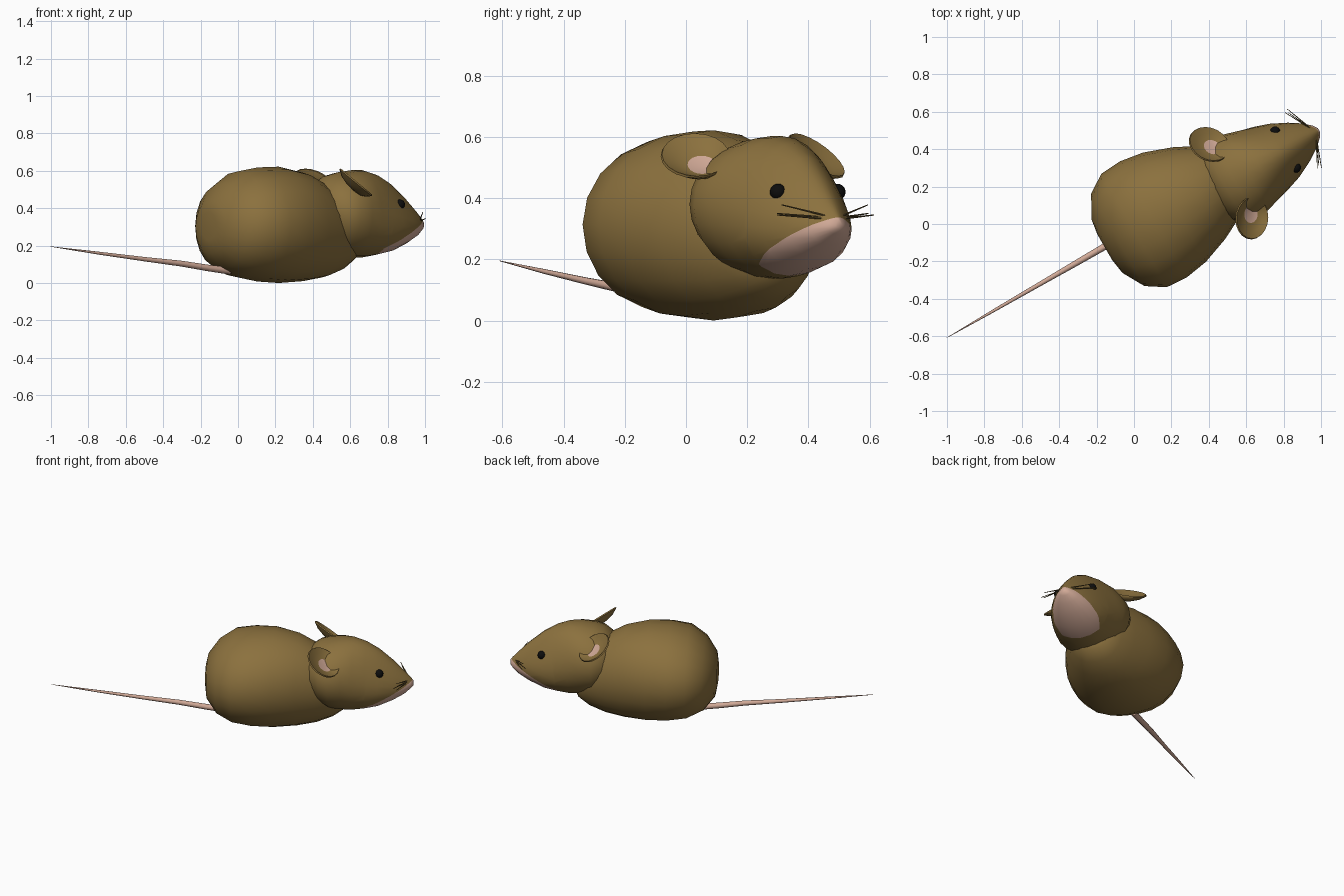
import bpy, bmesh, math
from mathutils import Vector, Matrix

if "Cube" in bpy.data.objects:
    bpy.data.objects.remove(bpy.data.objects["Cube"])

# Animal is modelled along local +x, then turned 30 degrees
PLACE = Matrix.Translation((0, -0.035, 0)) @ Matrix.Rotation(math.radians(30), 4, 'Z')
HEAD = PLACE @ Matrix.Translation((0, -0.03, 0))
Y, Z = Vector((0, 1, 0)), Vector((0, 0, 1))


def material(name, rgb):
    m = bpy.data.materials.new(name)
    m.diffuse_color = (*rgb, 1)
    m.use_nodes = True
    m.node_tree.nodes["Principled BSDF"].inputs["Base Color"].default_value = m.diffuse_color
    return m


BROWN = material("brown_fur", (0.26, 0.165, 0.048))
PINK = material("pink_skin", (0.64, 0.40, 0.31))
BLACK = material("black_eye", (0.004, 0.004, 0.004))
DARK = material("dark_whisker", (0.12, 0.08, 0.025))


def loft(rings, a, b, n=20, pear=None, boxy=1.0):
    """Closed skin through rings (centre, radius_a, radius_b); pear widens the underside."""
    bm = bmesh.new()
    loops = []
    for c, ra, rb in rings:
        loop = []
        for i in range(n):
            t = 2 * math.pi * i / n
            cs, sn = math.cos(t), math.sin(t)
            cs = math.copysign(abs(cs) ** boxy, cs) if sn < 0 else cs
            wide = 1 - pear(c[0]) * sn if pear else 1
            loop.append(bm.verts.new(Vector(c) + a * (ra * cs * wide) + b * (rb * sn)))
        loops.append(loop)
    for p, q in zip(loops, loops[1:]):
        for i in range(n):
            j = (i + 1) % n
            bm.faces.new((p[i], p[j], q[j], q[i]))
    bm.faces.new(loops[0])
    bm.faces.new(loops[-1])
    return bm


def finish(name, bm, mats, frame, angle=60):
    bmesh.ops.recalc_face_normals(bm, faces=bm.faces)
    bm.transform(frame)
    for f in bm.faces:
        f.smooth = True
    me = bpy.data.meshes.new(name)
    bm.to_mesh(me)
    bm.free()
    me.set_sharp_from_angle(angle=math.radians(angle))
    for m in mats:
        me.materials.append(m)
    ob = bpy.data.objects.new(name, me)
    bpy.context.collection.objects.link(ob)
    return ob


def sections(table):
    """Rows of (x, bottom, top, half width) to rings."""
    return [((x, 0, (lo + hi) / 2), w, (hi - lo) / 2) for x, lo, hi, w in table]


# Body
body = [(-0.18, 0.23, 0.38, 0.08), (-0.167, 0.16, 0.44, 0.165), (-0.10, 0.08, 0.53, 0.285),
        (0.00, 0.030, 0.597, 0.350), (0.12, 0.008, 0.618, 0.358), (0.25, 0.0, 0.622, 0.337),
        (0.40, 0.010, 0.59, 0.283), (0.52, 0.03, 0.53, 0.222), (0.62, 0.068, 0.45, 0.172),
        (0.69, 0.115, 0.34, 0.11), (0.715, 0.17, 0.26, 0.05)]
finish("body", loft(sections(body), Y, Z, 20, boxy=0.88), [BROWN], PLACE)

# Head: pear-shaped sections towards the muzzle
head = [(0.45, 0.32, 0.48, 0.11), (0.49, 0.24, 0.54, 0.185), (0.54, 0.185, 0.575, 0.228),
        (0.60, 0.15, 0.592, 0.246), (0.68, 0.137, 0.603, 0.233), (0.75, 0.137, 0.603, 0.212),
        (0.83, 0.15, 0.58, 0.185), (0.91, 0.168, 0.535, 0.156), (1.00, 0.207, 0.46, 0.113),
        (1.07, 0.248, 0.39, 0.070), (1.11, 0.283, 0.348, 0.034), (1.125, 0.30, 0.33, 0.012)]


def pear(x):
    return 0.33 * min(1, max(0, (x - 0.68) / 0.2))


bm = loft(sections(head), Y, Z, 24, pear)
# Pink chin: cut along a sloping plane and a rear plane, colour the underside
planes = [(Vector((0.91, 0, 0.233)), Vector((0.5, 0, -1))),
          (Vector((0.805, 0, 0.15)), Vector((1, 0, -0.2)))]
for pt, nrm in planes:
    bmesh.ops.bisect_plane(bm, geom=bm.verts[:] + bm.edges[:] + bm.faces[:],
                           plane_co=pt, plane_no=nrm, dist=1e-5)
for f in bm.faces:
    c = f.calc_center_median()
    if all((c - pt).dot(nrm) > 0 for pt, nrm in planes):
        f.material_index = 1
finish("head", bm, [BROWN, PINK], HEAD)


def head_half_width(x, z):
    for (x0, l0, h0, w0), (x1, l1, h1, w1) in zip(head, head[1:]):
        if x0 <= x <= x1:
            t = (x - x0) / (x1 - x0)
            lo, hi, w = l0 + t * (l1 - l0), h0 + t * (h1 - h0), w0 + t * (w1 - w0)
            k = (z - (lo + hi) / 2) / ((hi - lo) / 2)
            return w * math.sqrt(max(0, 1 - k * k)) * (1 - pear(x) * k)
    return 0


for s, side in ((1, "left"), (-1, "right")):
    # Ear: cupped disc with an off-centre pink hollow
    n = Vector((0.554, s * 0.32, 0.77)).normalized()
    shift = Vector((0.026, -s * 0.022, -0.022))
    shift -= n * shift.dot(n)
    a = shift.normalized()
    b = n.cross(a)
    centre = Vector((0.578, s * 0.228, 0.538))
    cup = [(0.002, -0.028), (0.046, -0.025), (0.080, -0.012), (0.108, 0.006), (0.111, -0.002),
           (0.084, -0.024), (0.046, -0.038), (0.002, -0.042)]
    R = 0.111
    rings = [(centre + n * d + a * 0.045 * (1 - r / R), r * 1.03, r) for r, d in cup]
    bm = loft(rings, a, b, 20)
    bm.faces.ensure_lookup_table()
    for f in bm.faces[:20]:
        f.material_index = 1
    bm.faces[-2].material_index = 1
    finish(side + "_ear", bm, [BROWN, PINK], HEAD)

    # Eye
    ex, ez = 0.918, 0.42
    bm = bmesh.new()
    bmesh.ops.create_uvsphere(bm, u_segments=14, v_segments=10, radius=0.027)
    bm.transform(Matrix.Translation((ex, s * (head_half_width(ex, ez) - 0.010), ez)))
    finish(side + "_eye", bm, [BLACK], HEAD)

    # Whiskers
    for i, (tx, tz) in enumerate(((1.035, 0.345), (1.015, 0.350), (1.03, 0.378))):
        p, q = Vector((1.095, s * 0.02, 0.332 + 0.004 * i)), Vector((tx, s * (0.182 - 0.01 * i), tz))
        bm = loft([(p, 0.004, 0.004), (q, 0.002, 0.002)], Vector((1, 0, 0)), Z, 5)
        finish(f"{side}_whisker_{i + 1}", bm, [DARK], HEAD)

# Tail
tail = [(-0.05, 0.065, 0.020), (-0.18, 0.080, 0.018), (-0.35, 0.104, 0.016), (-0.58, 0.128, 0.012),
        (-0.86, 0.160, 0.008), (-1.155, 0.195, 0.001)]
finish("tail", loft([((x, 0.004, z), r, r) for x, z, r in tail], Y, Z, 10), [PINK], PLACE)
